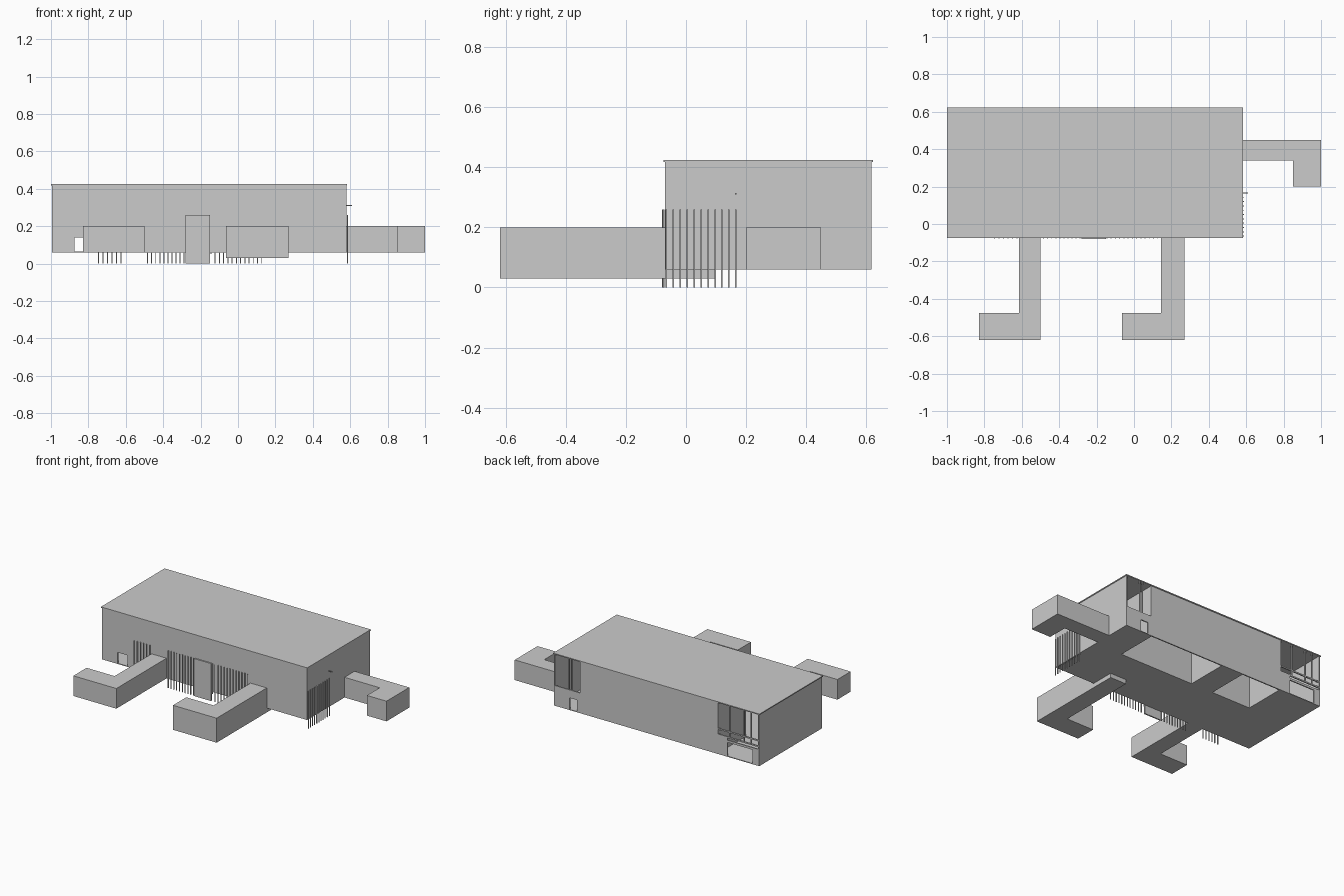
import bpy, bmesh

if "Cube" in bpy.data.objects:
    bpy.data.objects.remove(bpy.data.objects["Cube"])


def add_mesh(name, bm):
    bmesh.ops.recalc_face_normals(bm, faces=bm.faces)
    me = bpy.data.meshes.new(name)
    bm.to_mesh(me)
    bm.free()
    ob = bpy.data.objects.new(name, me)
    bpy.context.collection.objects.link(ob)
    return ob


def prism(name, pts, z0, z1):
    """Extrude a plan outline from z0 to z1."""
    bm = bmesh.new()
    f = bm.faces.new([bm.verts.new((x, y, z0)) for x, y in pts])
    r = bmesh.ops.extrude_face_region(bm, geom=[f])
    for v in r["geom"]:
        if isinstance(v, bmesh.types.BMVert):
            v.co.z = z1
    return add_mesh(name, bm)


def box(name, x0, x1, y0, y1, z0, z1):
    return prism(name, [(x0, y0), (x1, y0), (x1, y1), (x0, y1)], z0, z1)


L, R, F, B = -0.995, 0.58, -0.07, 0.618   # outer wall faces
T = 0.008                                 # wall thickness
Z0, ZM, Z1 = 0.06, 0.20, 0.418            # floor, upper storey, roof

# Roof slab
box("roof", -1.0, 0.584, -0.075, 0.623, Z1, 0.425)

# Floor with two recesses along the back
prism("floor", [(L, F), (R, F), (R, B), (0.37, B), (0.37, 0.32), (-0.2, 0.32),
                (-0.2, B), (-0.37, B), (-0.37, 0.32), (-0.67, 0.32),
                (-0.67, B), (L, B)], Z0, Z0 + 0.005)

# Outer walls, with a doorway at the left of the front
box("left_wall", L, L + T, F, B, Z0, Z1)
box("right_wall", R - T, R, F, B, Z0, Z1)
box("front_wall", -0.80, R, F, F + T, Z0, Z1)
box("front_wall_left", L, -0.875, F, F + T, Z0, Z1)
box("front_door_lintel", -0.875, -0.80, F, F + T, 0.14, Z1)

# Back wall with glazed corners
box("back_wall", -0.68, 0.38, B - T, B, Z0, Z1)
box("back_wall_right_low", 0.46, R, B - T, B, Z0, ZM)
box("back_wall_right_jamb", 0.38, 0.405, B - T, B, Z0, ZM)
box("back_door_lintel", 0.405, 0.46, B - T, B, 0.145, ZM)
box("back_wall_left_low", -0.75, -0.68, B - T, B, Z0, 0.19)
box("back_left_post", L, -0.945, B - T, B, Z0, 0.17)
box("back_left_lintel", L, -0.75, B - T, B, 0.16, 0.175)
for z in (0.19, 0.23):
    box("back_left_beam", L, -0.68, B - T, B, z, z + 0.009)
for x in (-0.77, -0.88, -0.935):
    box("back_left_mullion", x, x + 0.007, B - T, B, ZM, Z1)
for x in (0.465, 0.445):
    box("back_right_mullion", x, x + 0.006, B - T, B, ZM, Z1)

# Interior partitions around the recesses
for x0, x1 in ((-0.2, 0.37), (-0.67, -0.37)):
    box("recess_back", x0, x1, 0.312, 0.32, Z0, Z1)
    for x in (x0 - 0.008, x1):
        box("recess_side", x, x + 0.008, 0.312, B - T, Z0, Z1)

# L-shaped projecting wings
prism("front_left_wing", [(-0.5, F), (-0.615, F), (-0.615, -0.475), (-0.83, -0.475),
                          (-0.83, -0.62), (-0.5, -0.62)], Z0, ZM)
prism("front_right_wing", [(0.27, 0.095), (0.145, 0.095), (0.145, -0.475), (-0.065, -0.475),
                           (-0.065, -0.62), (0.27, -0.62)], 0.03, ZM)
prism("side_wing", [(R, 0.45), (R, 0.34), (0.85, 0.34), (0.85, 0.2),
                    (1.0, 0.2), (1.0, 0.45)], Z0, ZM)

# Rows of vertical fins
W = 0.005
for x0, x1, n in ((-0.745, -0.625, 6), (-0.483, -0.288, 10), (-0.145, 0.127, 13)):
    for i in range(n):
        x = x0 + (x1 - x0) * i / (n - 1)
        z = 0.0 if x < -0.15 or x > -0.125 else 0.05
        box("front_fin", x - W / 2, x + W / 2, F - 0.008, F - 0.003, z, 0.26)
for i in range(11):
    y = -0.065 + 0.0231 * i
    box("side_fin", R + 0.003, R + 0.008, y - W / 2, y + W / 2, 0, 0.26)

# Entrance panel between the fins
box("entrance_panel", -0.28, -0.15, F - 0.01, F - 0.001, 0, 0.26)

# Small wall bracket on the right side
box("wall_bracket", R, 0.61, 0.163, 0.168, 0.309, 0.314)
